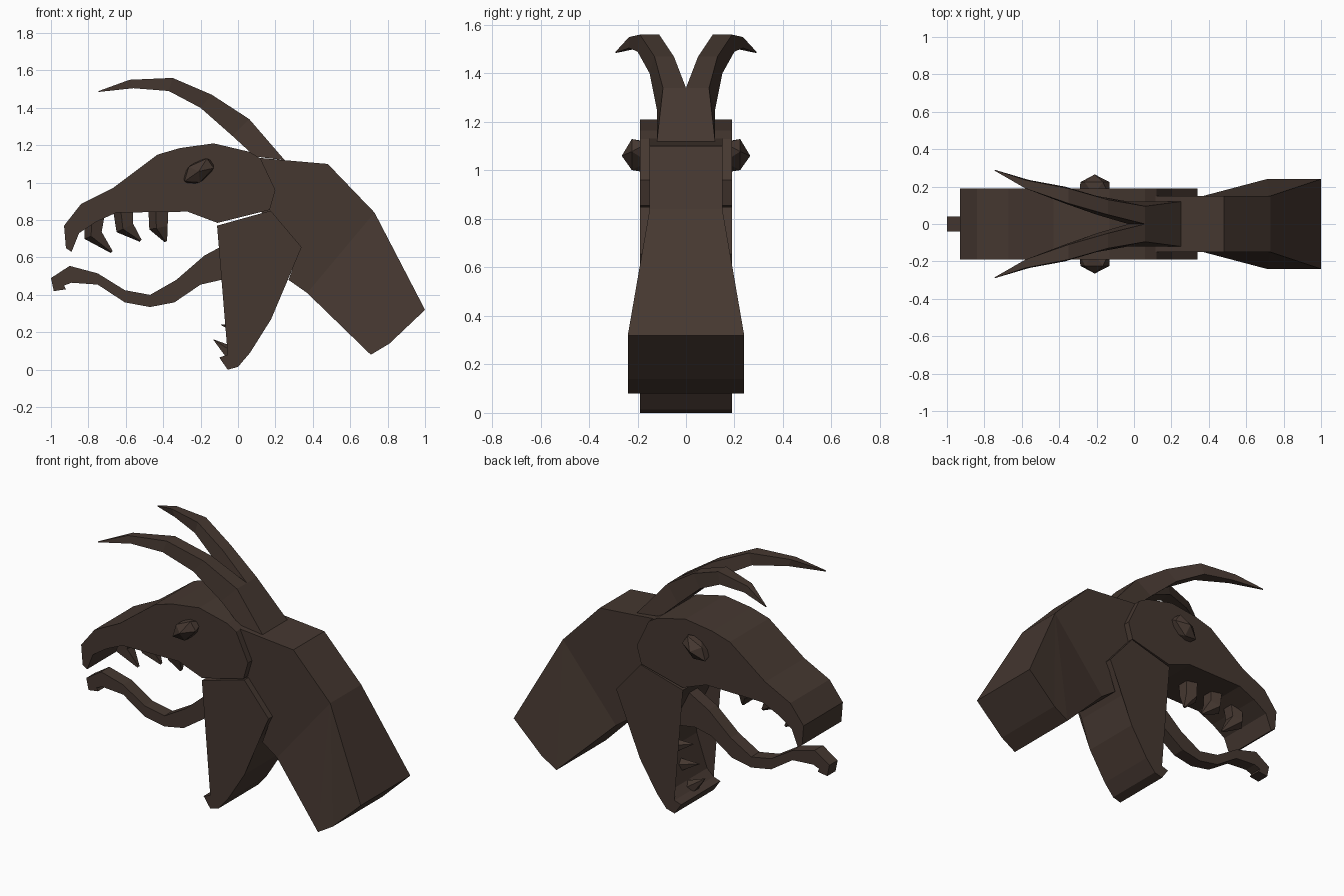
import bpy, bmesh, math
from mathutils import Vector, Matrix

cube = bpy.data.objects.get("Cube")
if cube:
    bpy.data.objects.remove(cube)

hide = bpy.data.materials.new("dark_brown_hide")
hide.use_nodes = True
color = (0.06, 0.039, 0.030, 1)
hide.diffuse_color = color
bsdf = hide.node_tree.nodes["Principled BSDF"]
bsdf.inputs["Base Color"].default_value = color
bsdf.inputs["Roughness"].default_value = 0.9


def finish(name, bm):
    bmesh.ops.recalc_face_normals(bm, faces=bm.faces)
    mesh = bpy.data.meshes.new(name)
    bm.to_mesh(mesh)
    bm.free()
    mesh.materials.append(hide)
    obj = bpy.data.objects.new(name, mesh)
    bpy.context.collection.objects.link(obj)
    return obj


def mirrored(obj):
    mod = obj.modifiers.new("Mirror", 'MIRROR')
    mod.use_axis = (False, True, False)
    return obj


def slab(name, outline, width):
    """Side outline (x, z) given thickness; a third value overrides the half width."""
    bm = bmesh.new()
    sides = []
    for s in (-1, 1):
        sides.append([bm.verts.new((p[0], s * (p[2] if len(p) > 2 else width), p[1]))
                      for p in outline])
    caps = [bm.faces.new(side) for side in sides]
    a, b = sides
    for i in range(len(a)):
        j = (i + 1) % len(a)
        bm.faces.new((a[i], a[j], b[j], b[i]))
    bmesh.ops.triangulate(bm, faces=caps)
    return finish(name, bm)


def loft(name, rings):
    """Skin rings of equal point count and cap both ends."""
    bm = bmesh.new()
    loops = [[bm.verts.new(p) for p in ring] for ring in rings]
    for a, b in zip(loops, loops[1:]):
        for i in range(len(a)):
            j = (i + 1) % len(a)
            bm.faces.new((a[i], a[j], b[j], b[i]))
    bm.faces.new(loops[0])
    bm.faces.new(loops[-1])
    bmesh.ops.remove_doubles(bm, verts=bm.verts, dist=0.0005)
    return finish(name, bm)


def tooth(name, path, radii, sides=5):
    """Curved spike along (x, z) points."""
    pts = [Vector((x, 0, z)) for x, z in path]
    rings = []
    for i, p in enumerate(pts):
        t = (pts[min(i + 1, len(pts) - 1)] - pts[max(i - 1, 0)]).normalized()
        across = Vector((t.z, 0, -t.x))
        rings.append([p + radii[i] * (across * math.cos(a) + Vector((0, math.sin(a), 0)))
                      for a in (math.tau * k / sides for k in range(sides))])
    return loft(name, rings)


# Skull and upper jaw
slab("skull", [(-.93, .77), (-.84, .885), (-.67, .97), (-.43, 1.15), (-.31, 1.185),
               (-.13, 1.21), (.06, 1.165), (.12, 1.13), (.2, .96), (.17, .855),
               (-.11, .785), (-.27, .845), (-.65, .84), (-.76, .79), (-.85, .73),
               (-.89, .63), (-.92, .65)], .19)

# Lower jaw
slab("lower_jaw", [(-.112, .77), (.175, .85), (.34, .655), (.24, .455), (.177, .27),
                   (.064, .09), (0, .015), (-.055, 0), (-.1, .065), (-.055, .08),
                   (-.01, .12), (.06, .32), (.064, .445), (-.05, .68)], .19)

# Tongue
slab("tongue", [(-1, .49), (-.9, .555), (-.75, .515), (-.605, .425), (-.47, .4),
                (-.33, .48), (-.18, .61), (-.05, .68), (.1, .6), (.1, .45),
                (-.09, .48), (-.2, .455), (-.34, .36), (-.47, .335), (-.605, .36),
                (-.75, .455), (-.89, .465), (-.93, .45), (-.92, .43), (-.985, .42)], .04)

# Neck: straight upper part and flared base
slab("neck_upper", [(.09, 1.135), (.25, 1.12), (.48, 1.1), (.73, .84), (.37, .41),
                    (.27, .48), (.31, .59), (.12, .85)], .15)
slab("neck_base", [(.73, .84, .15), (1, .32, .24), (.81, .14, .24), (.71, .08, .24),
                   (.37, .41, .15)], .15)

# Horns: upper edge, lower edge, inner y, upper outer y, lower outer y
stations = [((.25, 1.12), (.09, 1.14), 0, .12, .12),
            ((.06, 1.34), (-.03, 1.25), 0, .095, .12),
            ((-.14, 1.47), (-.2, 1.4), .05, .13, .15),
            ((-.35, 1.56), (-.37, 1.49), .11, .19, .2),
            ((-.58, 1.55), (-.56, 1.505), .19, .235, .235),
            ((-.745, 1.49), (-.745, 1.485), .285, .29, .29)]
mirrored(loft("horns", [[(u[0], yi, u[1]), (u[0], yu, u[1]), (l[0], yl, l[1]), (l[0], yi, l[1])]
                        for u, l, yi, yu, yl in stations]))

# Eyes
bm = bmesh.new()
bmesh.ops.create_icosphere(bm, subdivisions=1, radius=1)
place = (Matrix.Translation((-.21, .19, 1.06)) @ Matrix.Rotation(math.radians(-35), 4, 'Y')
         @ Matrix.Diagonal((.105, .075, .06, 1)) @ Matrix.Rotation(math.radians(90), 4, 'X'))
bmesh.ops.transform(bm, matrix=place, verts=bm.verts)
mirrored(finish("eyes", bm))

# Upper fangs
for i, path in enumerate([[(-.76, .84), (-.77, .72), (-.675, .63)],
                          [(-.61, .87), (-.6, .76), (-.52, .69)],
                          [(-.42, .87), (-.42, .76), (-.385, .685)]]):
    tooth(f"upper_fang_{i + 1}", path, [.06, .055, .008])

# Lower teeth
for i, path in enumerate([[(.08, .31), (-.05, .35)],
                          [(.05, .2), (-.09, .24)],
                          [(-.03, .08), (-.13, .16)]]):
    tooth(f"lower_tooth_{i + 1}", path, [.045, .002])
